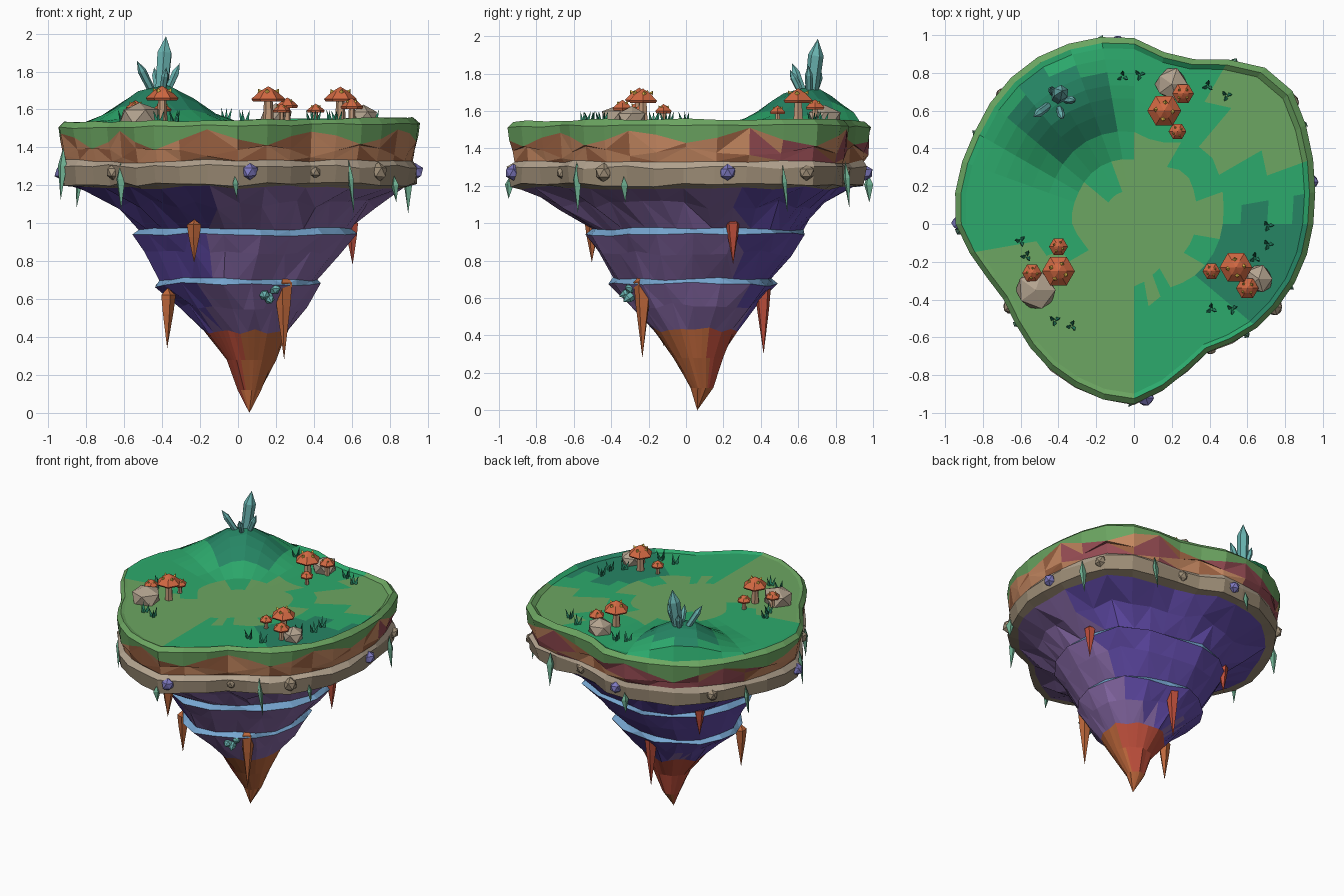
import bpy, bmesh, random
from math import sin, cos, pi, radians, hypot
from mathutils import Vector

if "Cube" in bpy.data.objects:
    bpy.data.objects.remove(bpy.data.objects["Cube"])

rng = random.Random(7)
N = 36
# island outline: radius every 15 degrees
OUT = [.94, .98, 1.04, 1.09, .995, .90, .975, 1.0, 1.01, .995, .965, .955,
       .935, .845, .79, .83, .88, .92, .945, .85, .775, .83, .87, .91]


def mat(name, r, g, b):
    m = bpy.data.materials.new(name)
    m.diffuse_color = ((r / 255) ** 2.2, (g / 255) ** 2.2, (b / 255) ** 2.2, 1)
    m.use_nodes = True
    m.node_tree.nodes["Principled BSDF"].inputs["Base Color"].default_value = m.diffuse_color
    return m


LIGHT, MID, DARK = mat("light_grass", 108, 165, 98), mat("grass", 48, 168, 108), mat("dark_grass", 42, 132, 100)
CLAY, SOIL, MAROON = mat("clay", 198, 136, 98), mat("soil", 155, 98, 68), mat("maroon_soil", 150, 78, 85)
STONE, SAND = mat("stone", 156, 140, 118), mat("sand", 178, 162, 142)
PURPLE, VIOLET, BLUE = mat("purple_rock", 138, 108, 170), mat("violet_rock", 100, 78, 172), mat("blue_seam", 118, 165, 208)
RUST, RED = mat("rust", 190, 104, 62), mat("red_rust", 190, 80, 62)
TEAL, GEM = mat("teal_crystal", 105, 178, 175), mat("violet_gem", 125, 120, 190)
CAP, SPOT, STEM = mat("mushroom_cap", 208, 104, 68), mat("spot", 235, 195, 80), mat("stem", 190, 150, 120)
VINE = mat("vine", 110, 175, 145)


def rad(a):
    """Smooth outline radius at angle a (Catmull-Rom through OUT)."""
    t = (a % (2 * pi)) / (2 * pi) * 24
    i, u = int(t) % 24, t - int(t)
    p, q, r, s = (OUT[(i + k) % 24] for k in (-1, 0, 1, 2))
    return q + .5 * u * (r - p + u * (2 * p - 5 * q + 4 * r - s + u * (3 * (q - r) + s - p)))


def ring(z, s, cx=0, cy=0, rnd=0, jz=0.0, jr=0.0, zig=0.0):
    pts = []
    for i in range(N):
        a = 2 * pi * i / N
        r = s * (rad(a) * (1 - rnd) + .93 * rnd) * (1 + rng.uniform(-jr, jr))
        h = z + rng.uniform(-jz, jz) + zig * (-1, .1, 1, .1)[i % 4]
        pts.append(Vector((cx + r * cos(a), cy + r * sin(a), h)))
    return pts


def finish(name, bm, mats):
    me = bpy.data.meshes.new(name)
    bm.to_mesh(me)
    bm.free()
    for m in mats:
        me.materials.append(m)
    ob = bpy.data.objects.new(name, me)
    bpy.context.collection.objects.link(ob)
    return ob


def loft(name, rings, mats, pick, tri=False):
    """Skin rings (outward when ordered top to bottom); pick(band, centre) gives the slot."""
    bm = bmesh.new()
    vs = [[bm.verts.new(p) for p in r] for r in rings]
    for k, (a, b) in enumerate(zip(vs, vs[1:])):
        for j in range(N):
            n = (j + 1) % N
            if len(a) == 1:
                polys = [(a[0], b[j], b[n])]
            elif len(b) == 1:
                polys = [(a[j], b[0], a[n])]
            elif tri and j % 2:
                polys = [(a[j], b[j], a[n]), (b[j], b[n], a[n])]
            elif tri:
                polys = [(a[j], b[j], b[n]), (a[j], b[n], a[n])]
            else:
                polys = [(a[j], b[j], b[n], a[n])]
            for p in polys:
                f = bm.faces.new(p)
                f.material_index = pick(k, f.calc_center_median())
    return finish(name, bm, mats)


def lathe(name, prof, n, m, base, tip_dir=(0, 0, 1), flat=1.0, turn=0.0):
    """Faceted turned part; profile is (radius, distance along tip_dir)."""
    q = Vector(tip_dir).to_track_quat('Z', 'Y')
    bm = bmesh.new()
    vs = []
    for r, h in prof:
        vs.append([bm.verts.new(Vector(base) + q @ Vector((r * cos(turn + 2 * pi * i / n),
                   r * flat * sin(turn + 2 * pi * i / n), h))) for i in range(n)])
    for a, b in zip(vs, vs[1:]):
        for i in range(n):
            bm.faces.new((a[i], a[(i + 1) % n], b[(i + 1) % n], b[i]))
    bmesh.ops.remove_doubles(bm, verts=bm.verts, dist=1e-5)
    bmesh.ops.recalc_face_normals(bm, faces=bm.faces)
    return finish(name, bm, [m])


def rock(name, loc, r, m, squash=1.0):
    bm = bmesh.new()
    bmesh.ops.create_icosphere(bm, subdivisions=1, radius=r)
    for v in bm.verts:
        v.co = Vector((v.co.x, v.co.y, v.co.z * squash)) * rng.uniform(.9, 1.1) + Vector(loc)
    return finish(name, bm, [m])


def ground(x, y):
    d = hypot(x + .41, y - .64)
    return 1.532 + (.2 * (.5 + .5 * cos(pi * d / .47)) ** 1.25 if d < .47 else 0)


# grassy top with hill, patches and raised rim
def grass_slot(k, c):
    if k >= 10:
        return int(k == 12 and (rng.random() < .3 or c.y > .4))
    w = rng.uniform(-.05, .05)
    if hypot(c.x + .38, c.y - .58) < .25 or hypot(c.x - .68, c.y + .2) < .3 + w:
        return 2
    if hypot(c.x + .45, c.y - .6) < .5:
        return 1
    light = hypot(c.x - .03, c.y - .03) < .36 + w or (c.x > .45 + w and c.y > .3 + w) or (c.x < w and c.y < -.12 + w)
    return 0 if light else 1


grass_rings = [[Vector((0, 0, 1.532))]]
for s in (.18, .35, .5, .6, .68, .75, .82, .89, .95):
    r = ring(0, s)
    for p in r:
        p.z = ground(p.x, p.y)
    grass_rings.append(r)
crest = ring(1.545, .978, jz=.006)
hem = ring(1.445, 1.0, jz=.015, zig=.04)
grass_rings += [crest, ring(1.515, 1.01, jz=.006), hem]
for r in grass_rings[-3:]:  # rim rises slightly to the right
    for p in r:
        p.z += .012 * p.x
loft("grass_top", grass_rings, [LIGHT, MID, DARK], grass_slot)

# soil layer and protruding stone band
band_top = ring(1.328, .97, jz=.012)
loft("soil_layer", [hem, ring(1.385, .985, jz=.015, jr=.012, zig=-.03), band_top], [CLAY, SOIL, MAROON],
     lambda k, c: 2 if c.y > .3 and rng.random() < .55 else int(rng.random() < .4), True)
under = ring(1.19, .92, cy=-.015, jz=.01, jr=.015)
loft("stone_band", [band_top, ring(1.3, .995, 0, -.012, jz=.01, jr=.01), ring(1.205, .985, 0, -.015, jz=.012, jr=.01), under],
     [STONE, SAND], lambda k, c: int(k == 0))

# purple underside stepped by two blue seams, then rust tip
neck = ring(.43, .235, .05, .045, .7, jz=.015, jr=.05)
strata = [under, ring(1.1, .75, .01, -.01, .1, jz=.03, jr=.04),
          ring(.97, .60, .025, .04, .25, jz=.01, jr=.025), ring(.94, .63, .025, .04, .25, jz=.01, jr=.025),
          ring(.84, .55, .02, .035, .3, jz=.02, jr=.02),
          ring(.70, .445, .0, .03, .35, jz=.014, jr=.03), ring(.675, .472, .0, .03, .35, jz=.014, jr=.03),
          ring(.56, .36, .03, .04, .5, jz=.02, jr=.03), neck]
for r in strata[2:]:  # flatten every other point for broad facets
    for i in range(1, N, 2):
        r[i] = (r[i - 1] + r[(i + 1) % N]) / 2
loft("purple_underside", strata, [PURPLE, VIOLET, BLUE],
     lambda k, c: 2 if k in (2, 5) else int(c.x < -.15 or c.y > .3), True)
tip = [neck]
for z, s, y in ((.28, .142, .06), (.12, .065, .085)):
    tip.append(ring(z, s, .062, y, .8, jr=.08))
    for i in range(1, N, 2):
        tip[-1][i] = (tip[-1][i - 1] + tip[-1][(i + 1) % N]) / 2
loft("rust_tip", tip + [[Vector((.06, .06, 0))]], [RUST, RED], lambda k, c: int(c.x < .03 or c.y > .12))

# hanging rust spikes
for x, y, top, bot, r in ((-.23, -.50, 1.02, .79, .04), (.60, .25, 1.03, .78, .038), (-.42, .44, 1.02, .8, .038),
                          (.24, -.23, .74, .28, .05), (-.37, -.12, .66, .34, .042), (.0, .41, .70, .30, .045)):
    h = top - bot
    lathe("hanging_spike", [(0, 0), (r, .12 * h), (r * .75, .4 * h), (0, h)], 5, RED if y > .2 else RUST,
          (x, y, top), (.03 * x, .03 * y, -1))

# gems and stones set in the band
for deg, r, m in ((274, .045, GEM), (330, .052, STONE), (302, .035, STONE), (14, .045, GEM), (38, .045, STONE),
                  (72, .042, STONE), (95, .042, GEM), (135, .042, STONE), (179, .045, GEM), (213, .046, STONE)):
    a = radians(deg)
    R = rad(a) * .985
    rock("band_gem" if m is GEM else "band_stone", (R * cos(a), R * sin(a) - .01, 1.27), r, m)

# hanging leaf vines
for deg, top, length in ((269, 1.25, .12), (315, 1.33, .28), (338, 1.25, .14), (30, 1.31, .26), (58, 1.33, .25),
                         (100, 1.26, .15), (150, 1.3, .22), (182, 1.4, .28), (220, 1.32, .25)):
    a = radians(deg)
    R = rad(a) * .995
    lathe("vine", [(0, 0), (.028, .35 * length), (0, length)], 4, VINE, (R * cos(a), R * sin(a), top),
          (.1 * cos(a + 1), .1 * sin(a + 1), -1), .6, a)


def crystal(name, base, d, length, r):
    lathe(name, [(0, 0), (r * .85, 0), (r, .72 * length), (0, length)], 6, TEAL, base, d)


# crystal cluster on the hill and a small one low on the front
for dx, dy, L, r in ((.08, .12, .32, .042), (-.5, -.38, .22, .023), (.44, -.02, .19, .021), (.15, -.5, .17, .02), (-.15, .3, .16, .02)):
    crystal("hill_crystal", (-.41 + .06 * dx, .66 + .06 * dy, 1.67), (dx, dy, 1), L, r)
for dx, dz in ((0, -.3), (-1, .15), (1, .15), (-.4, .5), (.4, -.7)):
    crystal("seam_crystal", (.14, -.25, .645), (dx, -.9, dz), .115, .027)


def mushroom(x, y, r, rim):
    g = ground(x, y) - .01
    h = r * .75
    lathe("mushroom_stem", [(0, 0), (r * .34, 0), (r * .24, rim - g + .01), (0, rim - g + .01)], 6, STEM, (x, y, g))
    lathe("mushroom_cap", [(0, .012), (r * .9, -.012), (r, 0), (r * .5, h * .6), (0, h)], 6, CAP, (x, y, rim))
    for i in range(4):
        a = i * pi / 2 + x * 9
        lathe("cap_spot", [(r * .15, 0), (0, r * .22)], 4, SPOT,
              (x + r * .5 * cos(a), y + r * .5 * sin(a), rim + h * .56), (cos(a) * .6, sin(a) * .6, 1))


for x, y, r, rim in ((.16, .60, .09, 1.655), (.26, .69, .057, 1.62), (.23, .49, .047, 1.595),
                     (.54, -.23, .087, 1.655), (.60, -.34, .06, 1.615), (.41, -.25, .047, 1.595),
                     (-.40, -.25, .087, 1.66), (-.40, -.12, .05, 1.60), (-.54, -.26, .052, 1.61)):
    mushroom(x, y, r, rim)

# boulders beside the mushrooms
for x, y, r in ((.20, .74, .092), (.66, -.29, .082), (-.52, -.35, .11)):
    rock("boulder", (x, y, 1.56), r, SAND, .75)

# grass tufts of three blades
for x, y in ((-.06, .78), (.03, .79), (.39, .73), (.49, .68), (.71, -.01), (.71, -.11), (.64, -.18), (.41, -.45),
             (.52, -.45), (-.60, -.09), (-.57, -.17), (-.42, -.51), (-.33, -.54)):
    for i in range(3):
        a = 2.1 * i + 9 * x
        lathe("grass_tuft", [(.014, 0), (0, .075)], 3, DARK, (x + .012 * cos(a), y + .012 * sin(a), ground(x, y) - .005),
              (.3 * cos(a), .3 * sin(a), 1))
